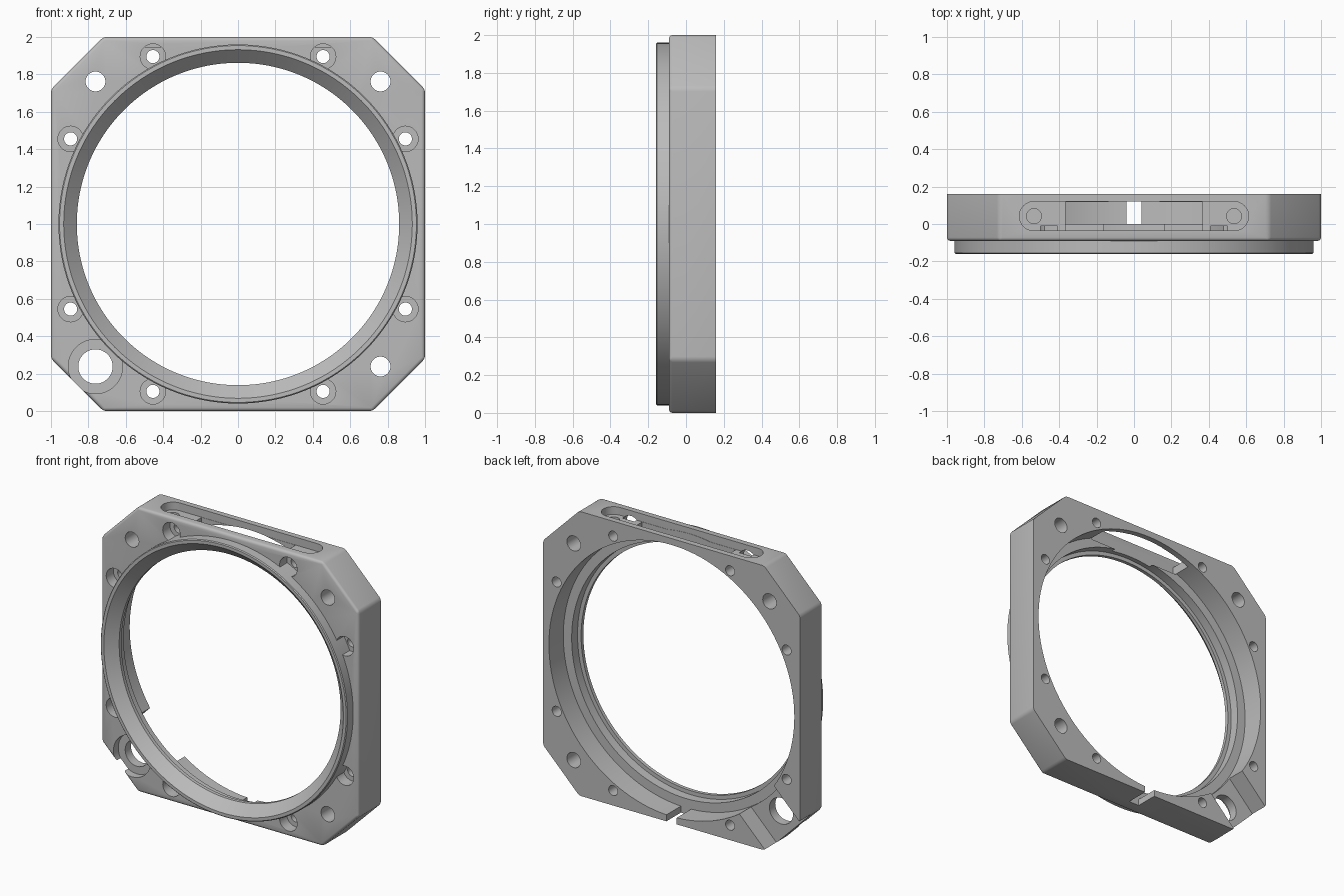
import bpy, bmesh, math
from mathutils import Vector

if "Cube" in bpy.data.objects:
    bpy.data.objects.remove(bpy.data.objects["Cube"])

grey = bpy.data.materials.new("machined grey")
grey.use_nodes = True
colour = (0.5, 0.5, 0.5, 1)
grey.diffuse_color = colour
grey.node_tree.nodes["Principled BSDF"].inputs["Base Color"].default_value = colour

MID = 1.0                      # height of the ring axis
FRONT, BACK = -0.09, 0.16      # plate faces
BORE = 0.955


def finish(name, bm):
    bmesh.ops.recalc_face_normals(bm, faces=bm.faces)
    mesh = bpy.data.meshes.new(name)
    bm.to_mesh(mesh)
    bm.free()
    mesh.materials.append(grey)
    obj = bpy.data.objects.new(name, mesh)
    bpy.context.collection.objects.link(obj)
    return obj


def extrude_outline(points, low, high, axis="Y"):
    """Prism from a 2D outline: (x, z) along Y, or (x, y) along Z."""
    place = (lambda u, v, w: (u, w, v)) if axis == "Y" else (lambda u, v, w: (u, v, w))
    bm = bmesh.new()
    ends = [[bm.verts.new(place(u, v, w)) for u, v in points] for w in (low, high)]
    bm.faces.new(ends[0])
    bm.faces.new(ends[1])
    n = len(points)
    for i in range(n):
        j = (i + 1) % n
        bm.faces.new((ends[0][i], ends[0][j], ends[1][j], ends[1][i]))
    return bm


def arc(cx, cy, r, start=0.0, sweep=360.0, n=32):
    count = n if sweep == 360 else n + 1
    angles = [math.radians(start + sweep * i / n) for i in range(count)]
    return [(cx + r * math.cos(a), cy + r * math.sin(a)) for a in angles]


def rect(x0, x1, y0, y1):
    return [(x0, y0), (x1, y0), (x1, y1), (x0, y1)]


def cut(obj, outline, low, high, axis="Y"):
    tool = finish("cutter", extrude_outline(outline, low, high, axis))
    tool.hide_render = True
    mod = obj.modifiers.new("cut", "BOOLEAN")
    mod.operation, mod.solver, mod.object = "DIFFERENCE", "EXACT", tool
    activate(obj)
    bpy.ops.object.modifier_apply(modifier=mod.name)
    bpy.data.objects.remove(tool)


def activate(obj):
    bpy.ops.object.select_all(action="DESELECT")
    obj.select_set(True)
    bpy.context.view_layer.objects.active = obj


# Octagonal plate, all edges rounded except the rear rim
c = 0.72
octagon = [(1, -c), (1, c), (c, 1), (-c, 1), (-1, c), (-1, -c), (-c, -1), (c, -1)]
bm = extrude_outline([(x, z + MID) for x, z in octagon], FRONT, BACK)
edges = [e for e in bm.edges if any(v.co.y < 0 for v in e.verts)]
bmesh.ops.bevel(bm, geom=edges, offset=0.018, segments=3, profile=0.5, affect="EDGES")
plate = finish("mounting_plate", bm)

cut(plate, arc(0, MID, BORE, n=128), -0.3, 0.3)

# Eight counterbored screw holes
for sx in (-1, 1):
    for sz in (-1, 1):
        for x, z in ((0.455, 0.895), (0.895, 0.455)):
            px, pz = sx * x, MID + sz * z
            cut(plate, arc(px, pz, 0.035), -0.3, 0.3)
            cut(plate, arc(px, pz, 0.068), -0.3, -0.01)

# Corner holes, the lower right one larger and counterbored
for sx, sz in ((-1, 1), (1, 1), (1, -1), (-1, -1)):
    special = sx == sz == -1
    px, pz = sx * 0.762, MID + sz * 0.762
    cut(plate, arc(px, pz, 0.092 if special else 0.053), -0.3, 0.3)
    if special:
        cut(plate, arc(px, pz, 0.145, n=48), -0.3, -0.035)

# Rear channel running out through the lower right corner
out = Vector((-1, -1)).normalized()
side = Vector((out.y, -out.x))
corners = [out * d + side * w for d, w in ((0.7, -0.19), (1.5, -0.19), (1.5, 0.19), (0.7, 0.19))]
cut(plate, [(p.x, p.y + MID) for p in corners], 0.03, 0.3)

# Split in the rear rim at the bottom
cut(plate, rect(-0.04, 0.04, -0.1, 0.3), 0.0, 0.3)

# Long pocket in the top with two screw holes
mid_y, r = 0.042, 0.078
slot = arc(0.535, mid_y, r, -90, 180, 16) + arc(-0.535, mid_y, r, 90, 180, 16)
cut(plate, slot, 1.945, 2.2, "Z")
for sx in (-1, 1):
    cut(plate, arc(sx * 0.535, mid_y, 0.04), 1.85, 2.2, "Z")

# Front ring with a conical mouth and stepped rear seat: (radius, y)
profile = [(0.96, 0.0), (0.96, -0.154), (0.954, -0.16), (0.932, -0.16),
           (0.862, -0.09), (0.862, -0.065), (0.89, -0.065), (0.89, 0.0)]
bm = bmesh.new()
segments = 128
loops = []
for i in range(segments):
    a = math.tau * i / segments
    loops.append([bm.verts.new((rad * math.cos(a), y, MID + rad * math.sin(a)))
                  for rad, y in profile])
for i in range(segments):
    here, there = loops[i], loops[(i + 1) % segments]
    for k in range(len(profile)):
        m = (k + 1) % len(profile)
        bm.faces.new((here[k], here[m], there[m], there[k]))
ring = finish("front_ring", bm)

# Window from the pocket floor into the bore
for obj in (plate, ring):
    cut(obj, rect(-0.365, 0.365, mid_y - r + 0.002, mid_y + r - 0.002), 1.875, 2.2, "Z")

for obj in (plate, ring):
    activate(obj)
    bpy.ops.object.shade_smooth_by_angle(angle=math.radians(32))
